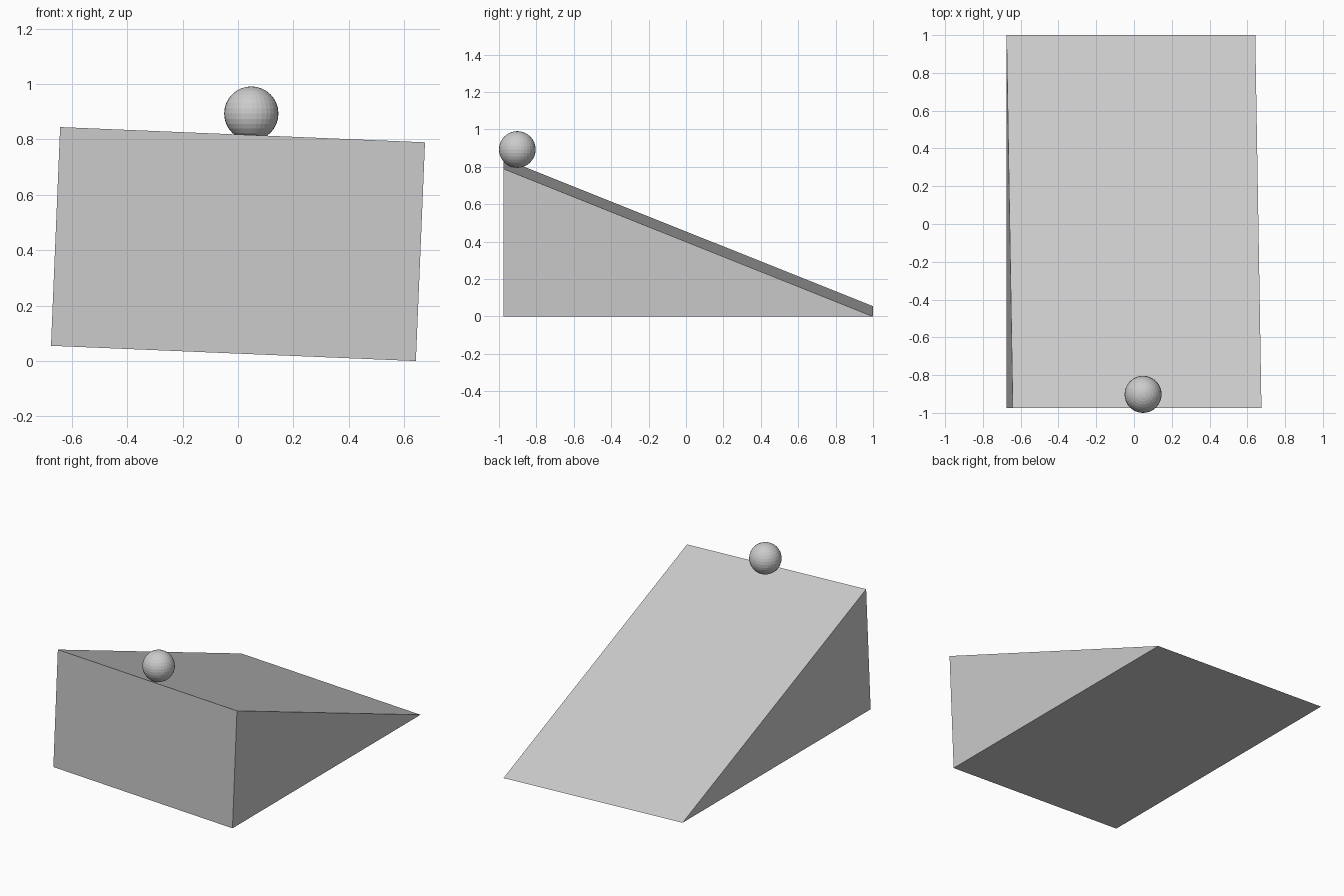
import bpy, bmesh, math
from mathutils import Matrix

if "Cube" in bpy.data.objects:
    bpy.data.objects.remove(bpy.data.objects["Cube"])

TILT = math.radians(2.39)
WIDTH, HEIGHT = 1.318, 0.79
FRONT, BACK = -0.975, 1.0

# Ramp: triangular side profile extruded across x, then tilted sideways
bm = bmesh.new()
profile = [(FRONT, 0), (BACK, 0), (FRONT, HEIGHT)]
side = bm.faces.new([bm.verts.new((-WIDTH / 2, y, z)) for y, z in profile])
ext = bmesh.ops.extrude_face_region(bm, geom=[side])
moved = [v for v in ext["geom"] if isinstance(v, bmesh.types.BMVert)]
bmesh.ops.translate(bm, verts=moved, vec=(WIDTH, 0, 0))
bmesh.ops.transform(bm, matrix=Matrix.Rotation(TILT, 4, 'Y'), verts=bm.verts)
# Centre it on x and rest its lowest edge on the ground
xs = [v.co.x for v in bm.verts]
low = min(v.co.z for v in bm.verts)
bmesh.ops.translate(bm, verts=bm.verts, vec=(-(min(xs) + max(xs)) / 2, 0, -low))
bmesh.ops.recalc_face_normals(bm, faces=bm.faces)
mesh = bpy.data.meshes.new("ramp")
bm.to_mesh(mesh)
bm.free()
bpy.context.collection.objects.link(bpy.data.objects.new("ramp", mesh))

# Ball resting at the top of the slope
bpy.ops.mesh.primitive_uv_sphere_add(segments=32, ring_count=16, radius=0.098,
                                     location=(0.048, -0.902, 0.893))
bpy.context.object.name = "ball"
